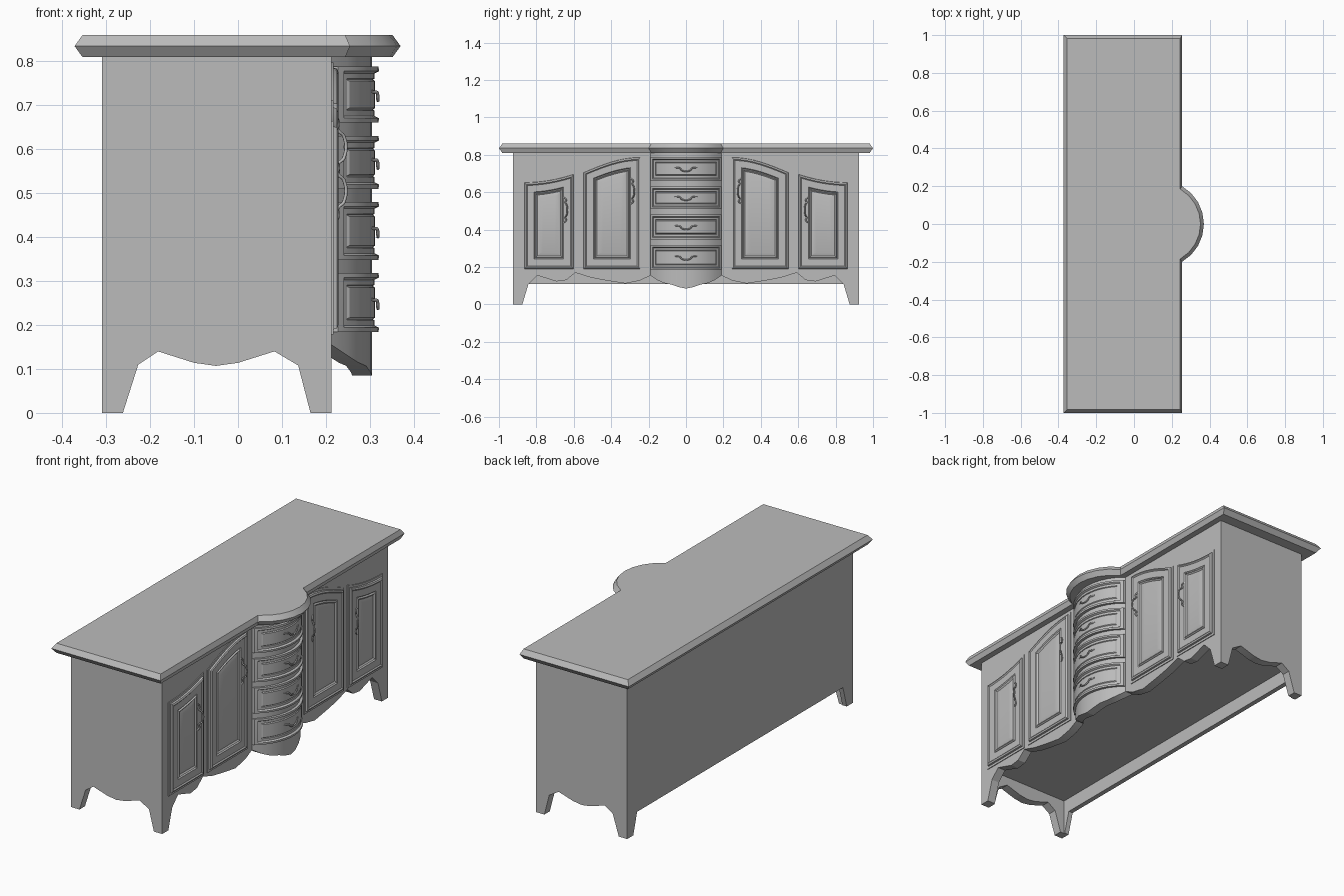
import bpy, bmesh, math

cube = bpy.data.objects.get("Cube")
if cube:
    bpy.data.objects.remove(cube)

grey = bpy.data.materials.new("plain_grey")
grey.use_nodes = True
COLOR = (0.5, 0.5, 0.5, 1)
grey.diffuse_color = COLOR
grey.node_tree.nodes["Principled BSDF"].inputs["Base Color"].default_value = COLOR

FRONT, BACK, END, TOP = 0.213, -0.31, 0.925, 0.815
BOW_R, BOW_C, BOW_Y = 0.242, 0.063, 0.19


def activate(ob):
    bpy.ops.object.select_all(action='DESELECT')
    ob.select_set(True)
    bpy.context.view_layer.objects.active = ob


def finish(name, bm):
    bmesh.ops.recalc_face_normals(bm, faces=bm.faces)
    mesh = bpy.data.meshes.new(name)
    bm.to_mesh(mesh)
    bm.free()
    mesh.materials.append(grey)
    ob = bpy.data.objects.new(name, mesh)
    bpy.context.collection.objects.link(ob)
    activate(ob)
    bpy.ops.object.shade_smooth_by_angle(angle=math.radians(22))
    return ob


def front_x(y):
    """Depth of the carcass front, flat with a bowed centre."""
    if abs(y) >= BOW_Y:
        return FRONT
    return BOW_C + math.sqrt(BOW_R ** 2 - y * y)


def panel(name, columns):
    """Upright board: columns of (outer xy, inner xy, bottom height)."""
    bm = bmesh.new()
    rows = []
    for outer, inner, z in columns:
        rows.append([bm.verts.new((*p, h)) for p, h in
                     ((outer, z), (outer, TOP), (inner, TOP), (inner, z))])
    for a, b in zip(rows, rows[1:]):
        for i in range(4):
            j = (i + 1) % 4
            bm.faces.new((a[i], a[j], b[j], b[i]))
    bm.faces.new(rows[0])
    bm.faces.new(rows[-1][::-1])
    return finish(name, bm)


def box(name, lo, hi):
    bm = bmesh.new()
    bmesh.ops.create_cube(bm, size=1)
    for v in bm.verts:
        v.co = [l + (c + 0.5) * (h - l) for c, l, h in zip(v.co, lo, hi)]
    return finish(name, bm)


def loft(name, y0, y1, z0, top, steps, surface, n=8):
    """Raised front: nested outlines given as (inset, height)."""
    bm = bmesh.new()
    rings = []
    for inset, height in steps:
        low, high = [], []
        for i in range(n + 1):
            u = i / n
            y = y0 + inset + (y1 - y0 - 2 * inset) * u
            x = surface(y) + height
            low.append(bm.verts.new((x, y, z0 + inset)))
            high.append(bm.verts.new((x, y, top((y - y0) / (y1 - y0)) - inset)))
        rings.append((low, high))
    loops = [low + high[::-1] for low, high in rings]
    for a, b in zip(loops, loops[1:]):
        for i in range(len(a)):
            j = (i + 1) % len(a)
            bm.faces.new((a[i], a[j], b[j], b[i]))
    low, high = rings[-1]
    for i in range(n):
        bm.faces.new((low[i], low[i + 1], high[i + 1], high[i]))
    return finish(name, bm)


def mirror_y(ob, name):
    """Copy a part to the other end of the cabinet."""
    bm = bmesh.new()
    bm.from_mesh(ob.data)
    for v in bm.verts:
        v.co.y *= -1
    return finish(name, bm)


def rod(name, points, radius):
    curve = bpy.data.curves.new(name, 'CURVE')
    curve.dimensions = '3D'
    curve.bevel_depth = radius
    curve.bevel_resolution = 1
    curve.resolution_u = 4
    curve.use_fill_caps = True
    spline = curve.splines.new('BEZIER')
    spline.bezier_points.add(len(points) - 1)
    for bp, co in zip(spline.bezier_points, points):
        bp.co = co
        bp.handle_left_type = bp.handle_right_type = 'AUTO'
    curve.materials.append(grey)
    ob = bpy.data.objects.new(name, curve)
    bpy.context.collection.objects.link(ob)
    activate(ob)
    bpy.ops.object.convert(target='MESH')
    return bpy.context.object


# Table top with a six-sided edge and bowed centre
def top_outline(inset):
    front, radius, centre = 0.255 - inset * 0.6, 0.231 - inset, 0.139
    half = math.asin(math.sqrt(radius ** 2 - (front - centre) ** 2) / radius)
    arc = [half * (i / 4 - 1) for i in range(9)]
    pts = [(centre + radius * math.cos(a), radius * math.sin(a)) for a in arc]
    back, end = -0.372 + inset, 1 - inset
    return [(back, -end), (front, -end)] + pts + [(front, end), (back, end)]


bm = bmesh.new()
loops = [[bm.verts.new((x, y, z)) for x, y in top_outline(i)]
         for i, z in ((0.018, 0.81), (0, 0.835), (0.018, 0.86))]
for a, b in zip(loops, loops[1:]):
    for i in range(len(a)):
        j = (i + 1) % len(a)
        bm.faces.new((a[i], a[j], b[j], b[i]))
bm.faces.new(loops[0])
bm.faces.new(loops[-1])
finish("table_top", bm)

# Front board with scalloped apron, feet and bow
half_apron = [(0.925, 0), (0.875, 0), (0.843, 0.107), (0.795, 0.155), (0.693, 0.123),
              (0.64, 0.13), (0.592, 0.17), (0.51, 0.144), (0.427, 0.128), (0.325, 0.112),
              (0.245, 0.128), (0.19, 0.155), (0.155, 0.131), (0.12, 0.115),
              (0.08, 0.107), (0.04, 0.093)]
apron = [(-y, z) for y, z in half_apron] + [(0, 0.085)] + half_apron[::-1]
panel("front_board", [((front_x(y), y), (front_x(y) - 0.045, y), z) for y, z in apron])

# Side boards with scalloped lower edge
scallop = [(BACK, 0), (-0.262, 0), (-0.227, 0.11), (-0.182, 0.14), (-0.1, 0.114),
           (-0.05, 0.107), (0, 0.114), (0.083, 0.14), (0.137, 0.108), (0.165, 0), (FRONT, 0)]
for side, s in (("left", 1), ("right", -1)):
    panel(side + "_end_board", [((x, s * END), (x, s * (END - 0.045)), z) for x, z in scallop])

# Back board and floor
edge = [(-END, 0), (-0.875, 0), (-0.843, 0.11), (0.843, 0.11), (0.875, 0), (END, 0)]
panel("back_board", [((BACK, y), (BACK + 0.025, y), z) for y, z in edge])
box("floor_board", (BACK + 0.01, -END + 0.01, 0.185), (FRONT - 0.01, END - 0.01, 0.2))

# Doors with arched tops, a bead border and a raised field
door_steps = [(-0.014, 0), (-0.014, 0.004), (-0.002, 0.004), (0, 0.012), (0.008, 0.016),
              (0.014, 0.011), (0.05, 0.011), (0.055, 0.006), (0.06, 0.013),
              (0.068, 0.007), (0.085, 0.012)]
doors = [("outer_door", -0.862, -0.604, lambda u: 0.65 + 0.043 * u * u, -0.645, 0.505),
         ("inner_door", -0.545, -0.247, lambda u: 0.704 + 0.08 * math.sin(u * math.pi / 2),
          -0.287, 0.605)]
for name, y0, y1, top, hy, hz in doors:
    door = loft("right_" + name, y0, y1, 0.192, top, door_steps, lambda y: FRONT)
    mirror_y(door, "left_" + name)
    # Curved pull with flared ends
    x = FRONT + 0.01
    pull = rod("right_" + name + "_pull",
               [(x, hy - 0.008, hz - 0.068), (x + 0.006, hy + 0.004, hz - 0.055),
                (x + 0.004, hy, hz - 0.04), (x + 0.018, hy + 0.008, hz - 0.025),
                (x + 0.018, hy + 0.008, hz + 0.025), (x + 0.004, hy, hz + 0.04),
                (x + 0.006, hy + 0.004, hz + 0.055), (x, hy - 0.008, hz + 0.068)], 0.004)
    mirror_y(pull, "left_" + name + "_pull")

# Bowed drawers with sagging pulls
drawer_steps = [(0, 0), (0, 0.015), (0.01, 0.016), (0.015, 0.006), (0.027, 0.006),
                (0.029, 0.002), (0.033, 0.007)]
for i, (z0, z1) in enumerate(((0.661, 0.788), (0.51, 0.63), (0.348, 0.48), (0.184, 0.318))):
    loft("drawer_%d" % (i + 1), -BOW_Y, BOW_Y, z0, lambda u, h=z1: h,
         drawer_steps, front_x, 12)
    mid = (z0 + z1) / 2
    half = [(0.06, 0.004, 0.008), (0.045, 0.007, 0.006), (0.033, 0.014, 0.004),
            (0.022, 0.014, -0.008)]
    path = [(-y, h, z) for y, h, z in half] + [(y, h, z) for y, h, z in half[::-1]]
    rod("drawer_pull_%d" % (i + 1),
        [(front_x(y) + h, y, mid + z) for y, h, z in path], 0.004)
